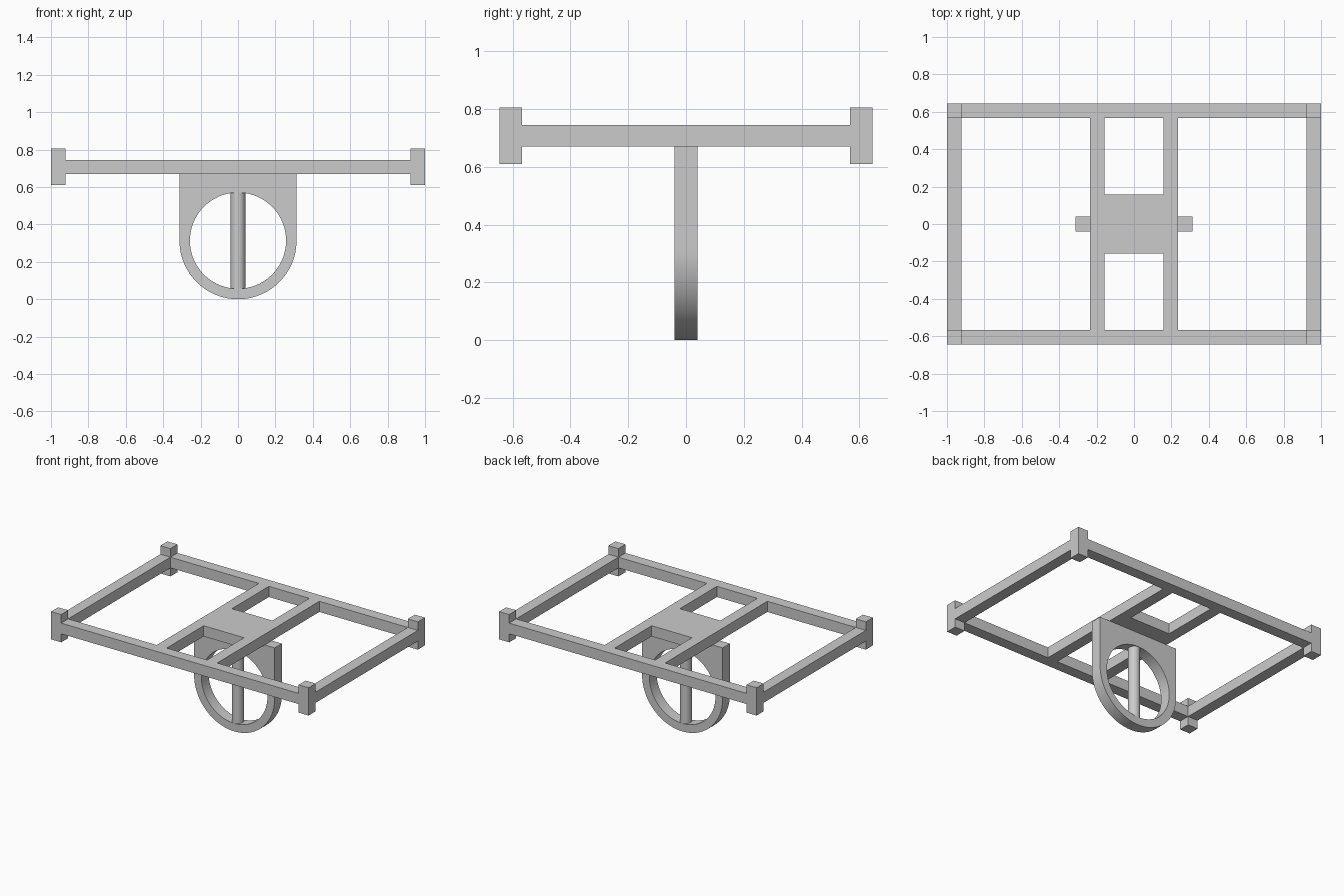
import bpy, bmesh, math

cube = bpy.data.objects.get("Cube")
if cube:
    bpy.data.objects.remove(cube, do_unlink=True)

grey = bpy.data.materials.new("plain_grey")
grey.use_nodes = True
GREY = (0.6, 0.6, 0.6, 1)
grey.diffuse_color = GREY
grey.node_tree.nodes["Principled BSDF"].inputs["Base Color"].default_value = GREY

HALF_X, HALF_Y, BAR = 1.0, 0.645, 0.078
Z_LOW, Z_HIGH = 0.67, 0.745
R_OUT, R_HOLE = 0.313, 0.257


def add_object(name, bm, smooth=False):
    bmesh.ops.recalc_face_normals(bm, faces=bm.faces)
    mesh = bpy.data.meshes.new(name)
    bm.to_mesh(mesh)
    bm.free()
    mesh.materials.append(grey)
    obj = bpy.data.objects.new(name, mesh)
    bpy.context.collection.objects.link(obj)
    if smooth:
        bpy.ops.object.select_all(action="DESELECT")
        obj.select_set(True)
        bpy.context.view_layer.objects.active = obj
        bpy.ops.object.shade_smooth_by_angle(angle=math.radians(30))
    return obj


def box(name, x, y, z):
    """Box spanning the given (low, high) ranges."""
    bm = bmesh.new()
    bmesh.ops.create_cube(bm, size=1)
    for v in bm.verts:
        v.co = [r[0] if c < 0 else r[1] for c, r in zip(v.co, (x, y, z))]
    return add_object(name, bm)


def mirrored(low, high, sign):
    return tuple(sorted((low * sign, high * sign)))


# Outer frame, corner posts and inner rails
level = (Z_LOW, Z_HIGH)
inner_x, inner_y = HALF_X - BAR, HALF_Y - BAR
for sx, side in ((1, "left"), (-1, "right")):
    edge_x = mirrored(inner_x, HALF_X, sx)
    box(f"{side}_side_bar", edge_x, (-inner_y, inner_y), level)
    box(f"{side}_inner_rail", mirrored(0.157, 0.235, sx), (-inner_y, inner_y), level)
    for sy, end in ((-1, "front"), (1, "back")):
        box(f"{end}_{side}_post", edge_x, mirrored(inner_y, HALF_Y, sy), (0.61, 0.805))
for sy, end in ((-1, "front"), (1, "back")):
    box(f"{end}_bar", (-inner_x, inner_x), mirrored(inner_y, HALF_Y, sy), level)

# Plate between the rails
box("centre_plate", (-0.157, 0.157), (-0.157, 0.157), level)


# Hanging bracket: round below, square above, with a round hole
def outline(a):
    c, s = math.cos(a), math.sin(a)
    if s <= 0:
        r = R_OUT
    else:
        r = min(R_OUT / max(abs(c), 1e-6), (Z_LOW - R_OUT) / s)
    return r * c, r * s


corner = math.atan2(Z_LOW - R_OUT, R_OUT)
steps = 96
angles = sorted([math.tau * i / steps for i in range(steps)] + [corner, math.pi - corner])
bm = bmesh.new()
loops = []
for a in angles:
    ox, oz = outline(a)
    hx, hz = R_HOLE * math.cos(a), R_HOLE * math.sin(a)
    section = ((ox, -0.04, oz), (ox, 0.04, oz), (hx, 0.04, hz), (hx, -0.04, hz))
    loops.append([bm.verts.new((x, y, z + R_OUT)) for x, y, z in section])
for i, here in enumerate(loops):
    there = loops[(i + 1) % len(loops)]
    for j in range(4):
        k = (j + 1) % 4
        bm.faces.new((here[j], here[k], there[k], there[j]))
add_object("hanging_bracket", bm, smooth=True)

# Upright rod across the hole
bm = bmesh.new()
bmesh.ops.create_cone(bm, cap_ends=True, segments=32, radius1=0.039, radius2=0.039,
                      depth=2 * R_HOLE + 0.01)
bmesh.ops.translate(bm, verts=bm.verts, vec=(0, 0, R_OUT))
add_object("upright_rod", bm, smooth=True)
